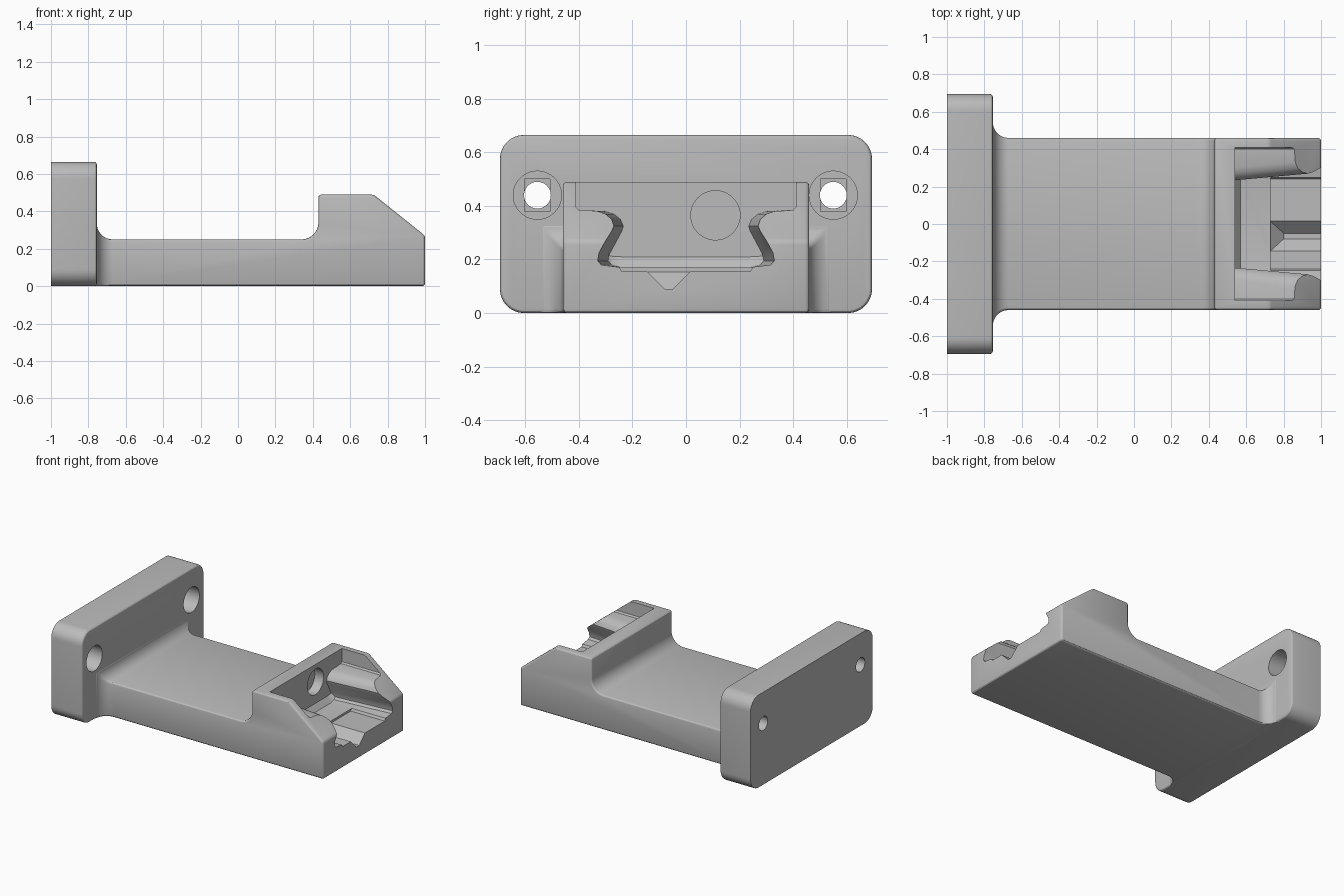
import bpy, bmesh, math

if "Cube" in bpy.data.objects:
    bpy.data.objects.remove(bpy.data.objects["Cube"])

grey = bpy.data.materials.new("light grey plastic")
grey.diffuse_color = (0.5, 0.5, 0.5, 1)
grey.use_nodes = True
grey.node_tree.nodes["Principled BSDF"].inputs["Base Color"].default_value = grey.diffuse_color


def make(name, verts, faces):
    me = bpy.data.meshes.new(name)
    bm = bmesh.new()
    vs = [bm.verts.new(v) for v in verts]
    for f in faces:
        bm.faces.new([vs[i] for i in f])
    bmesh.ops.remove_doubles(bm, verts=bm.verts, dist=1e-5)
    bmesh.ops.recalc_face_normals(bm, faces=bm.faces)
    bm.to_mesh(me)
    bm.free()
    ob = bpy.data.objects.new(name, me)
    bpy.context.collection.objects.link(ob)
    me.materials.append(grey)
    return ob


def loft(name, sections):
    """Closed solid through (x, [(y, z), ...]) sections."""
    n = len(sections[0][1])
    verts = [(x, y, z) for x, sec in sections for y, z in sec]
    faces = [[k * n + i, k * n + (i + 1) % n, (k + 1) * n + (i + 1) % n, (k + 1) * n + i]
             for k in range(len(sections) - 1) for i in range(n)]
    faces += [list(range(n))[::-1], list(range(len(verts) - n, len(verts)))]
    return make(name, verts, faces)


def circle(y, z, r, n=48):
    return [(y + r * math.cos(2 * math.pi * i / n), z + r * math.sin(2 * math.pi * i / n))
            for i in range(n)]


def box(y, z, a, b):
    return [(y - a, z - b), (y + a, z - b), (y + a, z + b), (y - a, z + b)]


def mirrored(half):
    return half + [(-y, z) for y, z in reversed(half)]


def finish(ob, cutters, bevel=0):
    """Round the edges, subtract the cutters and shade."""
    if bevel:
        m = ob.modifiers.new("round", 'BEVEL')
        m.width, m.segments, m.limit_method, m.angle_limit = bevel, 3, 'ANGLE', math.radians(30)
    for c in cutters:
        c.hide_render = True
        m = ob.modifiers.new("cut", 'BOOLEAN')
        m.operation, m.solver, m.object = 'DIFFERENCE', 'EXACT', c
    bpy.ops.object.select_all(action='DESELECT')
    ob.select_set(True)
    bpy.context.view_layer.objects.active = ob
    bpy.ops.object.convert(target='MESH')
    bpy.ops.object.shade_smooth_by_angle(angle=math.radians(28))
    for c in cutters:
        bpy.data.objects.remove(c)


# Mounting plate: rounded rectangle with a softened front rim
def rounded(inset):
    r, w, z0, z1 = 0.09 - inset, 0.695 - inset, inset, 0.665 - inset
    pts = []
    for q, (cy, cz) in enumerate([(w - r, z1 - r), (r - w, z1 - r), (r - w, z0 + r), (w - r, z0 + r)]):
        for i in range(9):
            a = math.pi / 2 * (q + i / 8)
            pts.append((cy + r * math.cos(a), cz + r * math.sin(a)))
    return pts


R = 0.015
rim = [(-0.755 - R + R * math.sin(a), rounded(R - R * math.cos(a)))
       for a in (math.pi / 6 * i for i in range(4))]
plate = loft("mounting_plate", [(-1, rounded(0))] + rim)

# Screw holes: through hole, square relief and counterbore
cuts = []
for y in (-0.555, 0.55):
    for name, sec, x0, x1 in (("screw_hole", circle(y, 0.44, 0.05), -1.1, -0.7),
                              ("relief", box(y, 0.44, 0.048, 0.06), -0.90, -0.8),
                              ("counterbore", circle(y, 0.44, 0.09), -0.88, -0.7)):
        cuts.append(loft(name, [(x0, sec), (x1, sec)]))
finish(plate, cuts)

# Arm and head: side outline whose root flares into the plate
top = [(-0.80, 0.335, 0.545)]
for i in range(9):
    a = math.pi / 2 * i / 8
    o = 0.085 * (1 - math.sin(a))
    top.append((-0.67 - 0.085 * math.cos(a), 0.25 + o, 0.46 + o))
flare = len(top)
for i in range(9):
    a = math.pi / 2 * i / 8
    top.append((0.34 + 0.09 * math.sin(a), 0.34 - 0.09 * math.cos(a), 0.46))
top += [(0.43, 0.49, 0.46), (0.725, 0.49, 0.46), (1, 0.27, 0.46)]
bottom = [(x, 0, w) for x, z, w in top[:flare]] + [(1, 0, 0.46)]
T, N = len(top), len(top) + len(bottom)
verts = [(x, s * w, z) for s in (-1, 1) for x, z, w in top + bottom]
faces = [[i, i + 1, N + i + 1, N + i] for i in list(range(T - 1)) + list(range(T, N - 1))]
faces += [[0, T, N + T, N], [T - 1, N - 1, 2 * N - 1, N + T - 1]]
for k in (0, N):
    faces += [[k + i, k + i + 1, k + T + i + 1, k + T + i] for i in range(flare - 1)]
    faces.append([k + i for i in range(flare - 1, T)] + [k + N - 1, k + N - 2])
arm = make("arm_and_head", verts, faces)


# Dovetail pocket, widening toward the open end
def dovetail(t, floor):
    d = 0.042 * t
    return mirrored([(0.41, 0.6), (0.41, 0.395), (0.40, 0.385), (0.30 + d, 0.38),
                     (0.27 + d, 0.37), (0.245 + d, 0.35), (0.234 + d, 0.325),
                     (0.24 + d, 0.305), (0.283 + d, 0.225), (0.288 + d, max(0.195, floor + 0.005)),
                     (0.275 + d, max(0.18, floor + 0.002)), (0.24, floor)])


pocket = loft("pocket", [(0.54, dovetail(0, 0.21)), (0.57, dovetail(0.065, 0.17)),
                         (1.05, dovetail(1.1, 0.17))])

# Lower floor step and the V-groove along it
step = mirrored([(0.24, 0.155), (0.265, 0.2)])
low_floor = loft("low_floor", [(0.73, step), (1.05, step)])
groove = loft("groove", [
    (0.73, [(-0.145, 0.2), (-0.145, 0.155), (-0.144, 0.154), (0.014, 0.154), (0.015, 0.155), (0.015, 0.2)]),
    (0.80, [(-0.145, 0.2), (-0.145, 0.155), (-0.08, 0.09), (-0.05, 0.09), (0.015, 0.155), (0.015, 0.2)]),
    (1.05, [(-0.145, 0.2), (-0.145, 0.155), (-0.08, 0.09), (-0.05, 0.09), (0.015, 0.155), (0.015, 0.2)])])

# Round recess in the pocket's end wall
disc = circle(0.11, 0.365, 0.092)
recess = loft("recess", [(0.47, disc), (0.60, disc)])
finish(arm, [pocket, low_floor, groove, recess], bevel=0.015)
